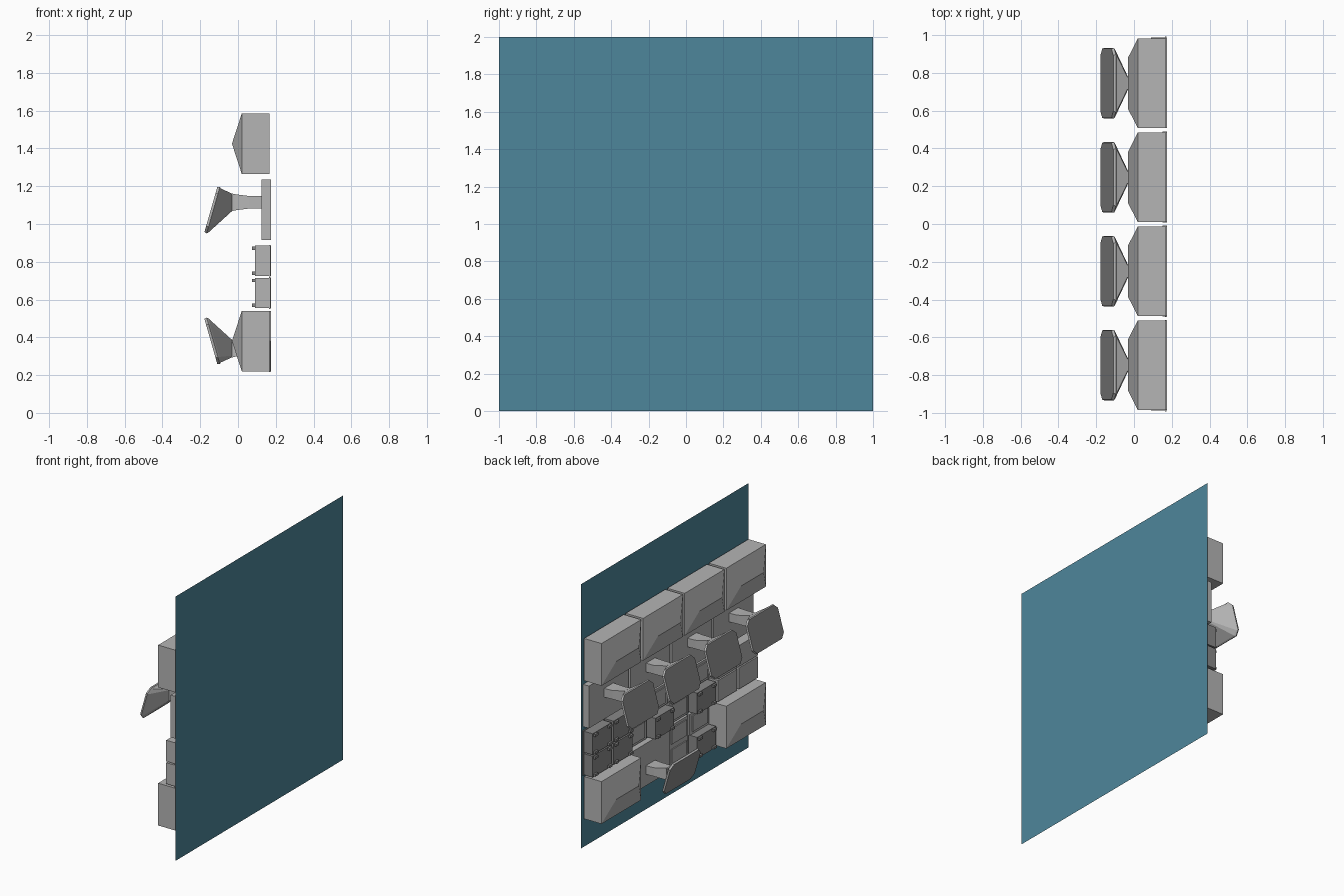
import bpy
import bmesh
from math import atan2
from mathutils import Matrix, Vector

cube = bpy.data.objects.get("Cube")
if cube:
    bpy.data.objects.remove(cube, do_unlink=True)


def make_material(name, color):
    mat = bpy.data.materials.new(name)
    mat.use_nodes = True
    mat.diffuse_color = (*color, 1)
    mat.node_tree.nodes["Principled BSDF"].inputs["Base Color"].default_value = (*color, 1)
    return mat


BLUE = make_material("wall blue", (0.076, 0.24, 0.33))
GREY = make_material("light grey", (0.46, 0.46, 0.46))
DARK = make_material("mid grey", (0.25, 0.25, 0.25))


def finish(name, bm, mats, loc=(0, 0, 0)):
    bmesh.ops.recalc_face_normals(bm, faces=bm.faces)
    mesh = bpy.data.meshes.new(name)
    bm.to_mesh(mesh)
    bm.free()
    for mat in mats:
        mesh.materials.append(mat)
    obj = bpy.data.objects.new(name, mesh)
    obj.location = loc
    bpy.context.collection.objects.link(obj)
    return obj


def loft(bm, rings):
    """Join matching rings of points into a closed solid."""
    loops = [[bm.verts.new(p) for p in ring] for ring in rings]
    n = len(loops[0])
    for a, b in zip(loops, loops[1:]):
        for i in range(n):
            j = (i + 1) % n
            bm.faces.new((a[i], a[j], b[j], b[i]))
    bm.faces.new(loops[0])
    return bm.faces.new(loops[-1])


def rect(x, hy, hz):
    return [Vector((x, y, z)) for y, z in ((-hy, -hz), (hy, -hz), (hy, hz), (-hy, hz))]


def block(bm, x0, x1, hy, hz, y=0, z=0):
    off = Vector((0, y, z))
    loft(bm, [[p + off for p in rect(x, hy, hz)] for x in (x0, x1)])


# Flat wall sheet
bm = bmesh.new()
bm.faces.new([bm.verts.new(p + Vector((0, 0, 1))) for p in rect(0.177, 1, 1)])
finish("wall", bm, [BLUE])


# Large housing with a hipped ridge
def housing(y, z):
    bm = bmesh.new()
    back, front = ([bm.verts.new(p) for p in rect(x, 0.237, 0.16)] for x in (0.166, 0.02))
    ridge = [bm.verts.new((-0.032, s * 0.135, 0)) for s in (-1, 1)]
    bm.faces.new(back)
    for i in range(4):
        j = (i + 1) % 4
        bm.faces.new((back[i], back[j], front[j], front[i]))
    bm.faces.new((front[0], front[1], ridge[1], ridge[0]))
    bm.faces.new((front[2], front[3], ridge[0], ridge[1]))
    bm.faces.new((front[1], front[2], ridge[1]))
    bm.faces.new((front[3], front[0], ridge[0]))
    finish("housing", bm, [GREY], (0, y, z))


def octagon(hy, hz, cut):
    return [(-hy + cut, -hz), (hy - cut, -hz), (hy, -hz + cut), (hy, hz - cut),
            (hy - cut, hz), (-hy + cut, hz), (-hy, hz - cut), (-hy, -hz + cut)]


# Backing panel, arm and tilted dish; tilt is 1 facing down, -1 facing up
def dish_unit(y, z, tilt):
    bm = bmesh.new()
    block(bm, 0.125, 0.174, 0.237, 0.16)
    finish("dish_panel", bm, [GREY], (0, y, z))

    rise = 0.04 * tilt
    bm = bmesh.new()
    loft(bm, [rect(0.126, 0.055, 0.033), rect(0.06, 0.05, 0.033),
              rect(-0.018, 0.032, 0.043), rect(-0.035, 0.032, 0.048)])
    finish("dish_arm", bm, [GREY], (0, y, z + rise))

    turn = Matrix.Rotation(atan2(0.07, 0.245) * tilt, 3, "Y")
    centre = Vector((-0.137, 0, 0))

    def rim(depth, hy, hz, cut):
        return [centre + turn @ Vector((depth, a, b)) for a, b in octagon(hy, hz, cut)]

    neck = [Vector((-0.03, a, b + rise)) for a, b in octagon(0.03, 0.045, 0.008)]
    bm = bmesh.new()
    face = loft(bm, [neck, rim(0.014, 0.175, 0.121, 0.03),
                     rim(0.006, 0.187, 0.128, 0.035), rim(-0.007, 0.183, 0.124, 0.035)])
    face.material_index = 1
    finish("dish", bm, [GREY, DARK], (0, y, z))


# Small equipment boxes, with or without corner clamps
def small_box(y, z, clamps):
    bm = bmesh.new()
    block(bm, 0.09, 0.168, 0.112, 0.08)
    block(bm, 0.165, 0.173, 0.118, 0.084)
    if clamps:
        for sy in (-1, 1):
            for sz in (-1, 1):
                block(bm, 0.075, 0.092, 0.018, 0.009, sy * 0.085, sz * 0.066)
    finish("clamped_box" if clamps else "plain_box", bm, [DARK if clamps else GREY], (0, y, z))


# Thin cover plates
def cover(y, z):
    bm = bmesh.new()
    block(bm, 0.15, 0.174, 0.116, 0.08)
    block(bm, 0.142, 0.151, 0.09, 0.06)
    finish("cover_plate", bm, [GREY], (0, y, z))


COLUMNS = (-0.747, -0.25, 0.247, 0.745)
for y in COLUMNS:
    housing(y, 1.425)
    dish_unit(y, 1.075, 1)
housing(COLUMNS[0], 0.38)
housing(COLUMNS[3], 0.38)
dish_unit(COLUMNS[2], 0.38, -1)

# Two rows of small cells under the dishes, plus one split lower cell
cells = [(-0.875 + 0.25 * i, z) for i in range(8) for z in (0.635, 0.805)]
cells += [(y, z) for y in (-0.375, -0.125) for z in (0.3, 0.46)]
CLAMPED = {(0.125, 0.635), (-0.375, 0.635), (-0.375, 0.3)}
for y, z in cells:
    if y > 0.5 or (y, z) in CLAMPED:
        small_box(y, z, True)
    elif y < -0.5:
        small_box(y, z, False)
    else:
        cover(y, z)
